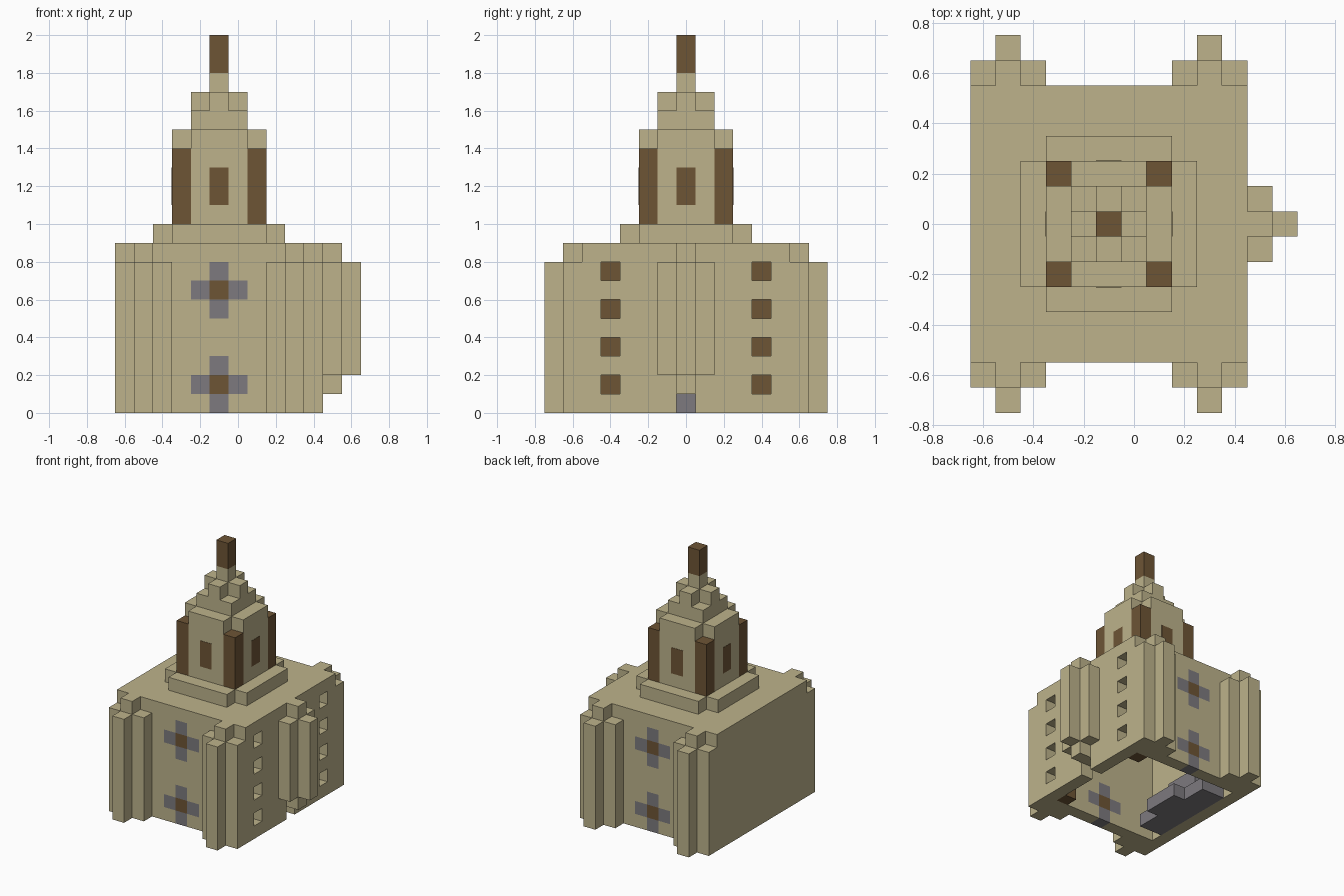
import bpy
import bmesh
from mathutils import Matrix, Vector

cube = bpy.data.objects.get("Cube")
if cube:
    bpy.data.objects.remove(cube, do_unlink=True)


def material(name, rgb):
    mat = bpy.data.materials.new(name)
    mat.use_nodes = True
    mat.diffuse_color = (*rgb, 1)
    mat.node_tree.nodes["Principled BSDF"].inputs["Base Color"].default_value = (*rgb, 1)
    return mat


STONE = material("sandstone", (0.51, 0.45, 0.26))
BROWN = material("dark_brown", (0.155, 0.09, 0.036))
GREY = material("grey_stone", (0.205, 0.195, 0.21))
CX = -0.1  # tower axis


def boxes(name, mat, *spans):
    """One object from boxes, each given as (x0, x1, y0, y1, z0, z1)."""
    bm = bmesh.new()
    for x0, x1, y0, y1, z0, z1 in spans:
        mid = Vector((x0 + x1, y0 + y1, z0 + z1)) / 2
        size = Matrix.Diagonal((x1 - x0, y1 - y0, z1 - z0, 1))
        bmesh.ops.create_cube(bm, size=1, matrix=Matrix.Translation(mid) @ size)
    mesh = bpy.data.meshes.new(name)
    bm.to_mesh(mesh)
    bm.free()
    mesh.materials.append(mat)
    obj = bpy.data.objects.new(name, mesh)
    bpy.context.collection.objects.link(obj)
    return obj


def centred(rx, ry, z0, z1):
    """Box around the tower axis."""
    return (CX - rx, CX + rx, -ry, ry, z0, z1)


def cut(target, *span):
    cutter = boxes("cutter", STONE, span)
    cutter.hide_render = True
    mod = target.modifiers.new("cut", "BOOLEAN")
    mod.operation = "DIFFERENCE"
    mod.solver = "EXACT"
    mod.object = cutter
    bpy.context.view_layer.objects.active = target
    bpy.ops.object.modifier_apply(modifier=mod.name)
    bpy.data.objects.remove(cutter, do_unlink=True)


# Hollow main hall, open underneath
hall = boxes("hall", STONE, (-0.65, 0.45, -0.55, 0.55, 0, 0.9))
cut(hall, -0.55, 0.35, -0.45, 0.45, -0.1, 0.8)

# Window openings and low doorway on the side wall
for y in (-0.4, 0.4):
    for z in (0.1, 0.3, 0.5, 0.7):
        cut(hall, 0.3, 0.5, y - 0.05, y + 0.05, z, z + 0.1)
cut(hall, 0.3, 0.5, -0.05, 0.05, -0.1, 0.1)

# Cross ornaments set through the front and back walls
for z, level in ((0.15, "lower"), (0.65, "upper")):
    low = z - 0.15 if level == "upper" else -0.1
    cut(hall, CX - 0.05, CX + 0.05, -0.6, 0.6, low, z + 0.15)
    cut(hall, CX - 0.15, CX + 0.15, -0.6, 0.6, z - 0.05, z + 0.05)
    for y, side in ((-0.5, "front"), (0.5, "back")):
        y0, y1 = y - 0.05, y + 0.05
        arms = [(CX + d - 0.05, CX + d + 0.05, y0, y1, z - 0.05, z + 0.05) for d in (-0.1, 0.1)]
        arms += [(CX - 0.05, CX + 0.05, y0, y1, z + d - 0.05, z + d + 0.05) for d in (-0.1, 0.1)]
        boxes(f"{side}_{level}_cross", GREY, *arms)
        boxes(f"{side}_{level}_cross_centre", BROWN,
              (CX - 0.05, CX + 0.05, y0, y1, z - 0.05, z + 0.05))

# Ribbed buttresses on the front and back corners
for s, side in ((-1, "front"), (1, "back")):
    near, mid, far = s * 0.55, s * 0.65, s * 0.75
    a0, a1 = sorted((near, mid))
    b0, b1 = sorted((mid, far))
    for x, end in ((-0.5, "right"), (0.3, "left")):
        boxes(f"{side}_{end}_buttress", STONE,
              (x - 0.15, x - 0.05, a0, a1, 0, 0.8),
              (x + 0.05, x + 0.15, a0, a1, 0, 0.8),
              (x - 0.05, x + 0.05, a0, a1, 0, 0.9),
              (x - 0.05, x + 0.05, b0, b1, 0, 0.8))

# Raised buttress over the doorway
boxes("side_buttress", STONE,
      (0.45, 0.55, -0.15, -0.05, 0.2, 0.8),
      (0.45, 0.55, 0.05, 0.15, 0.2, 0.8),
      (0.45, 0.55, -0.05, 0.05, 0.1, 0.9),
      (0.55, 0.65, -0.05, 0.05, 0.2, 0.8))

# Interior: dark posts behind the windows, grey platform at the far wall
boxes("window_posts", BROWN,
      *[(0.25, 0.35, y - 0.05, y + 0.05, 0, 0.8) for y in (-0.4, 0.4)])
boxes("platform", GREY, (-0.55, -0.35, -0.35, 0.35, 0, 0.1),
      (-0.35, -0.25, -0.15, 0.15, 0, 0.1),
      (-0.55, -0.45, -0.15, 0.15, 0.1, 0.3))

# Tower with stepped plinth and roof
boxes("tower_plinth", STONE, centred(0.25, 0.35, 0.9, 1),
      (CX - 0.35, CX - 0.25, -0.25, 0.25, 0.9, 1),
      (CX + 0.25, CX + 0.35, -0.25, 0.25, 0.9, 1))
boxes("tower", STONE, centred(0.15, 0.25, 1, 1.5),
      (CX - 0.25, CX - 0.15, -0.15, 0.15, 1, 1.5),
      (CX + 0.15, CX + 0.25, -0.15, 0.15, 1, 1.5))
boxes("tower_corner_posts", BROWN,
      *[(CX + i - 0.05, CX + i + 0.05, j - 0.05, j + 0.05, 1, 1.4)
        for i in (-0.2, 0.2) for j in (-0.2, 0.2)])
boxes("tower_windows", BROWN, centred(0.05, 0.252, 1.1, 1.3),
      centred(0.252, 0.05, 1.1, 1.3))
boxes("roof_step", STONE, centred(0.15, 0.15, 1.5, 1.6))
boxes("roof_cross", STONE, centred(0.05, 0.15, 1.6, 1.7),
      (CX - 0.15, CX - 0.05, -0.05, 0.05, 1.6, 1.7),
      (CX + 0.05, CX + 0.15, -0.05, 0.05, 1.6, 1.7))
boxes("spire_base", STONE, centred(0.05, 0.05, 1.7, 1.8))
boxes("spire_tip", BROWN, centred(0.05, 0.05, 1.8, 2))
